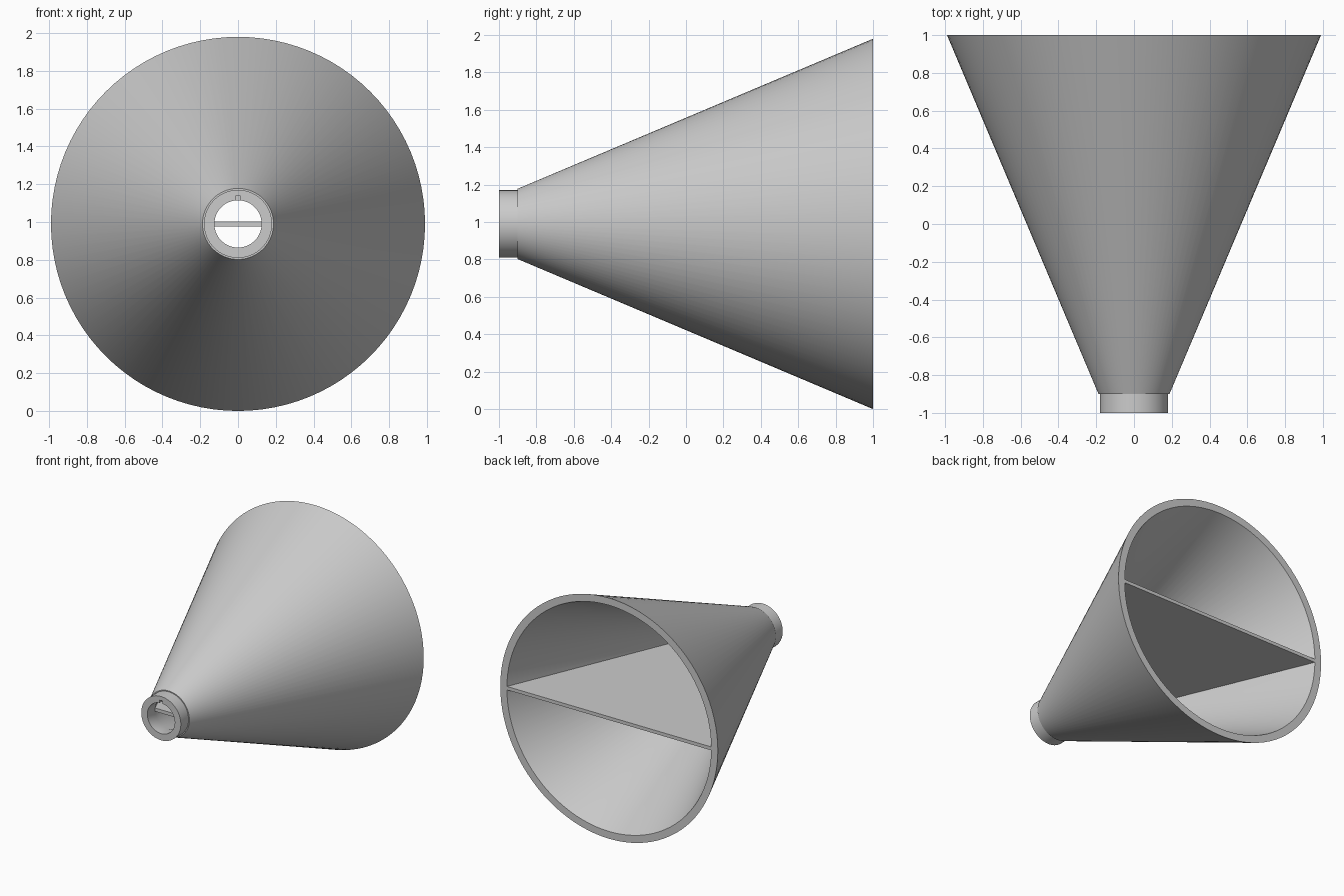
import bpy, bmesh, math
from mathutils import Vector

cube = bpy.data.objects.get("Cube")
if cube:
    bpy.data.objects.remove(cube, do_unlink=True)

AXIS_Z = 0.99          # height of the horn's axis
SEGMENTS = 96

grey = bpy.data.materials.new("plain grey")
grey.use_nodes = True
colour = (0.6, 0.6, 0.6, 1)
grey.diffuse_color = colour
grey.node_tree.nodes["Principled BSDF"].inputs["Base Color"].default_value = colour


def add_object(name, bm):
    bmesh.ops.recalc_face_normals(bm, faces=bm.faces)
    mesh = bpy.data.meshes.new(name)
    bm.to_mesh(mesh)
    bm.free()
    mesh.materials.append(grey)
    obj = bpy.data.objects.new(name, mesh)
    bpy.context.collection.objects.link(obj)
    return obj


def revolve(name, profile):
    """Spin a closed (radius, y) profile around the horizontal axis."""
    bm = bmesh.new()
    rings = []
    for i in range(SEGMENTS):
        a = 2 * math.pi * i / SEGMENTS
        rings.append([bm.verts.new((r * math.sin(a), y, AXIS_Z + r * math.cos(a)))
                      for r, y in profile])
    n = len(profile)
    for i, ring in enumerate(rings):
        nxt = rings[(i + 1) % SEGMENTS]
        for j in range(n):
            k = (j + 1) % n
            bm.faces.new((ring[j], ring[k], nxt[k], nxt[j]))
    return add_object(name, bm)


def slab(name, outline, z_low, z_high):
    """Extrude an (x, y) outline between two heights."""
    bm = bmesh.new()
    face = bm.faces.new([bm.verts.new((x, y, z_low)) for x, y in outline])
    grown = bmesh.ops.extrude_face_region(bm, geom=[face])["geom"]
    top = [v for v in grown if isinstance(v, bmesh.types.BMVert)]
    bmesh.ops.translate(bm, verts=top, vec=Vector((0, 0, z_high - z_low)))
    return add_object(name, bm)


# Hollow cone with a short collar on its narrow end
shell = revolve("cone_shell", [
    (0.18, -1), (0.18, -0.9), (0.188, -0.9), (0.99, 1),
    (0.93, 1), (0.125, -0.9), (0.125, -1)])

# Keyway groove along the top of the collar bore
cutter = slab("keyway_cutter",
              [(-0.013, -1.1), (0.013, -1.1), (0.013, -0.902), (-0.013, -0.902)],
              AXIS_Z + 0.08, AXIS_Z + 0.147)
cutter.hide_render = True
groove = shell.modifiers.new("keyway", 'BOOLEAN')
groove.operation = 'DIFFERENCE'
groove.solver = 'EXACT'
groove.object = cutter

bpy.ops.object.select_all(action='DESELECT')
shell.select_set(True)
bpy.context.view_layer.objects.active = shell
bpy.ops.object.modifier_apply(modifier=groove.name)
bpy.data.objects.remove(cutter, do_unlink=True)
bpy.ops.object.shade_smooth_by_angle(angle=math.radians(30))

# Flat divider across the inside, flush with the wide rim
slab("divider_plate",
     [(-0.128, -0.9), (0.128, -0.9), (0.932, 1), (-0.932, 1)],
     AXIS_Z - 0.014, AXIS_Z + 0.014)
